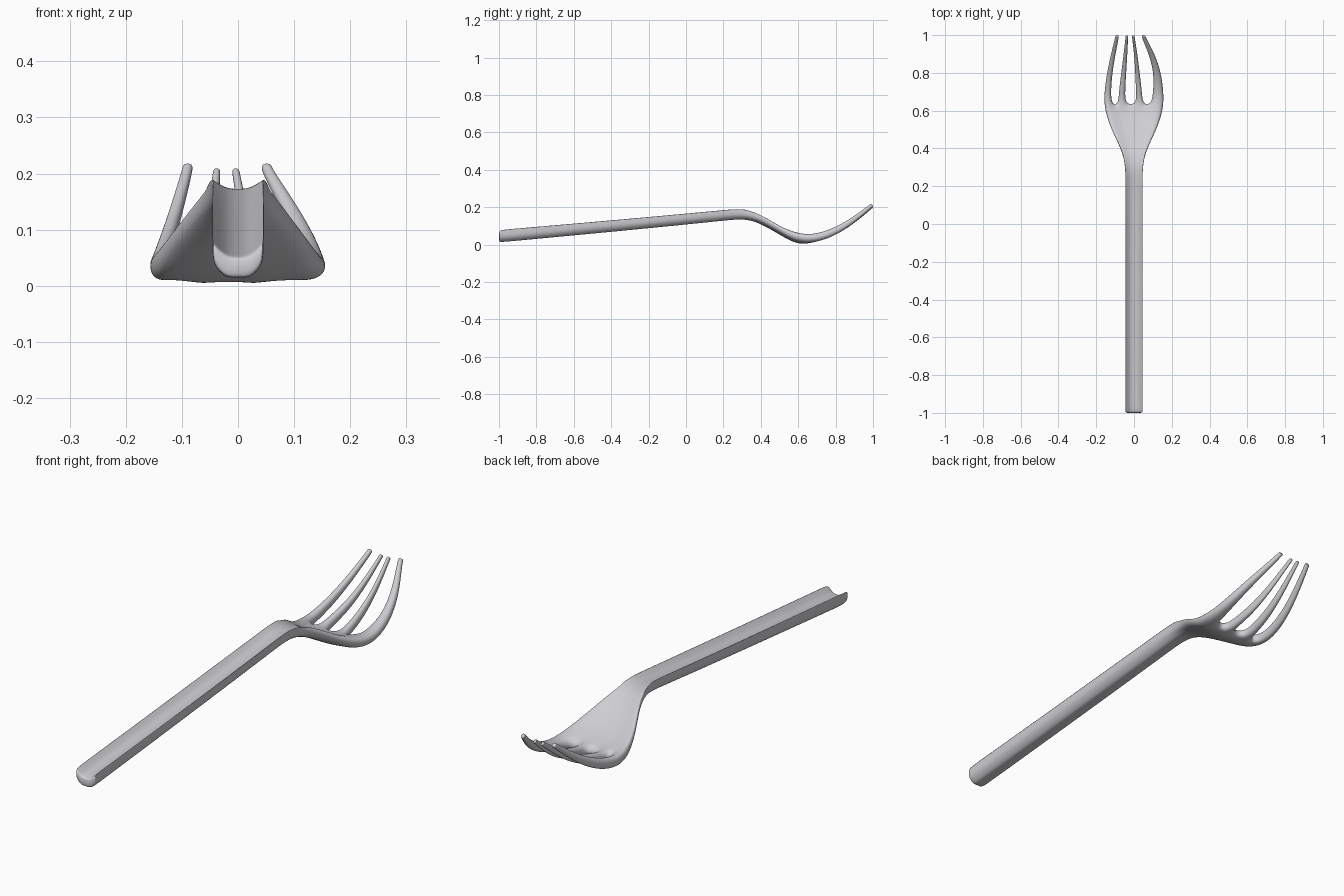
import bpy, bmesh, math
from mathutils import Vector

if "Cube" in bpy.data.objects:
    bpy.data.objects.remove(bpy.data.objects["Cube"])

bm = bmesh.new()
crease = bm.edges.layers.float.new("crease_edge")

# column positions: handle (fractions of half width) and head base (absolute x)
HANDLE = [-1, -.78, -.45, -.15, .15, .45, .78, 1]
HEAD = [-.159, -.117, -.085, -.044, .011, .048, .090, .159]
# relative heights across the section: channel on top, bevelled keel below
DISH = [0, .4, .9, 1, 1, .9, .4, 0]
KEEL = [1, .42, 0, 0, 0, 0, .42, 1]

# y, half width, top edge z, bottom z, channel depth, keel bevel height
ROWS = [
    (-1.0, .045, .078, .013, .026, .030),
    (-.985, .046, .080, .013, .026, .030),
    (-.55, .046, .117, .054, .025, .030),
    (-.10, .046, .157, .097, .024, .030),
    (.20, .045, .185, .128, .020, .028),
    (.29, .045, .193, .137, .017, .025),
    (.36, .056, .180, .128, .014, .020),
    (.43, .085, .146, .094, .014, .016),
    (.50, .120, .103, .054, .016, .012),
    (.57, .146, .073, .012, .018, .010),
    (.635, .159, .060, .000, .018, .008),
]

# handle and head plate: paired top/bottom rows
tops, bots = [], []
for y, hw, zt, zb, dish, bev in ROWS:
    t = min(1, max(0, (y - .3) / .3))
    t = t * t * (3 - 2 * t)
    top, bot = [], []
    for i in range(8):
        x = hw * (HANDLE[i] * (1 - t) + HEAD[i] / .159 * t)
        top.append(bm.verts.new((x, y, zt - dish * DISH[i])))
        bot.append(bm.verts.new((x, y, zb + bev * KEEL[i])))
    tops.append(top)
    bots.append(bot)

for r in range(len(ROWS) - 1):
    a, b, c, d = tops[r], tops[r + 1], bots[r], bots[r + 1]
    for i in range(7):
        bm.faces.new((a[i], a[i + 1], b[i + 1], b[i]))
        bm.faces.new((c[i + 1], c[i], d[i], d[i + 1]))
    for i in (0, 7):
        bm.faces.new((a[i], b[i], d[i], c[i]))
        if r < 6:
            bm.edges.get((a[i], b[i]))[crease] = .6

# handle end cap and slot ends
for i in range(7):
    bm.faces.new((tops[0][i + 1], tops[0][i], bots[0][i], bots[0][i + 1]))
for i in (1, 3, 5):
    bm.faces.new((tops[-1][i], tops[-1][i + 1], bots[-1][i + 1], bots[-1][i]))

# tines: shared side curve (y, z, thickness) and x range of each tine per station
CURVE = [(.70, .036, .048), (.79, .066, .043), (.89, .126, .032),
         (.982, .201, .022), (.995, .212, .020)]
TINES = {
    0: [(-.158, -.121), (-.146, -.115), (-.125, -.099), (-.102, -.081), (-.099, -.080)],
    2: [(-.081, -.046), (-.070, -.041), (-.057, -.035), (-.046, -.031), (-.045, -.031)],
    4: [(.010, .043), (.006, .032), (.001, .020), (-.010, .005), (-.011, .003)],
    6: [(.099, .158), (.104, .147), (.082, .116), (.043, .065), (.041, .061)],
}
for col, spans in TINES.items():
    inner = col in (2, 4)
    ring = [tops[-1][col], tops[-1][col + 1], bots[-1][col + 1], bots[-1][col]]
    for k, (x0, x1) in enumerate(spans):
        y, z, th = CURVE[k]
        p, q = CURVE[max(k - 1, 0)], CURVE[min(k + 1, 4)]
        n = Vector((0, p[1] - q[1], q[0] - p[0])).normalized() * th / 2
        if inner:
            z -= .008 * k / 4
            n *= .9
        new = [bm.verts.new(Vector((x, y, z)) + s * n)
               for x, s in ((x0, 1), (x1, 1), (x1, -1), (x0, -1))]
        for j in range(4):
            m = (j + 1) % 4
            bm.faces.new((ring[j], ring[m], new[m], new[j]))
        ring = new
    tip = bm.faces.new(ring)
    for e in tip.edges:
        e[crease] = .4

bmesh.ops.recalc_face_normals(bm, faces=bm.faces)
for f in bm.faces:
    f.smooth = True
me = bpy.data.meshes.new("fork")
bm.to_mesh(me)
bm.free()
fork = bpy.data.objects.new("fork", me)
bpy.context.collection.objects.link(fork)

# smooth metal skin
sub = fork.modifiers.new("smooth", 'SUBSURF')
sub.levels = sub.render_levels = 3

steel = bpy.data.materials.new("pale steel")
steel.diffuse_color = (.62, .61, .64, 1)
steel.use_nodes = True
steel.node_tree.nodes["Principled BSDF"].inputs["Base Color"].default_value = steel.diffuse_color
me.materials.append(steel)
